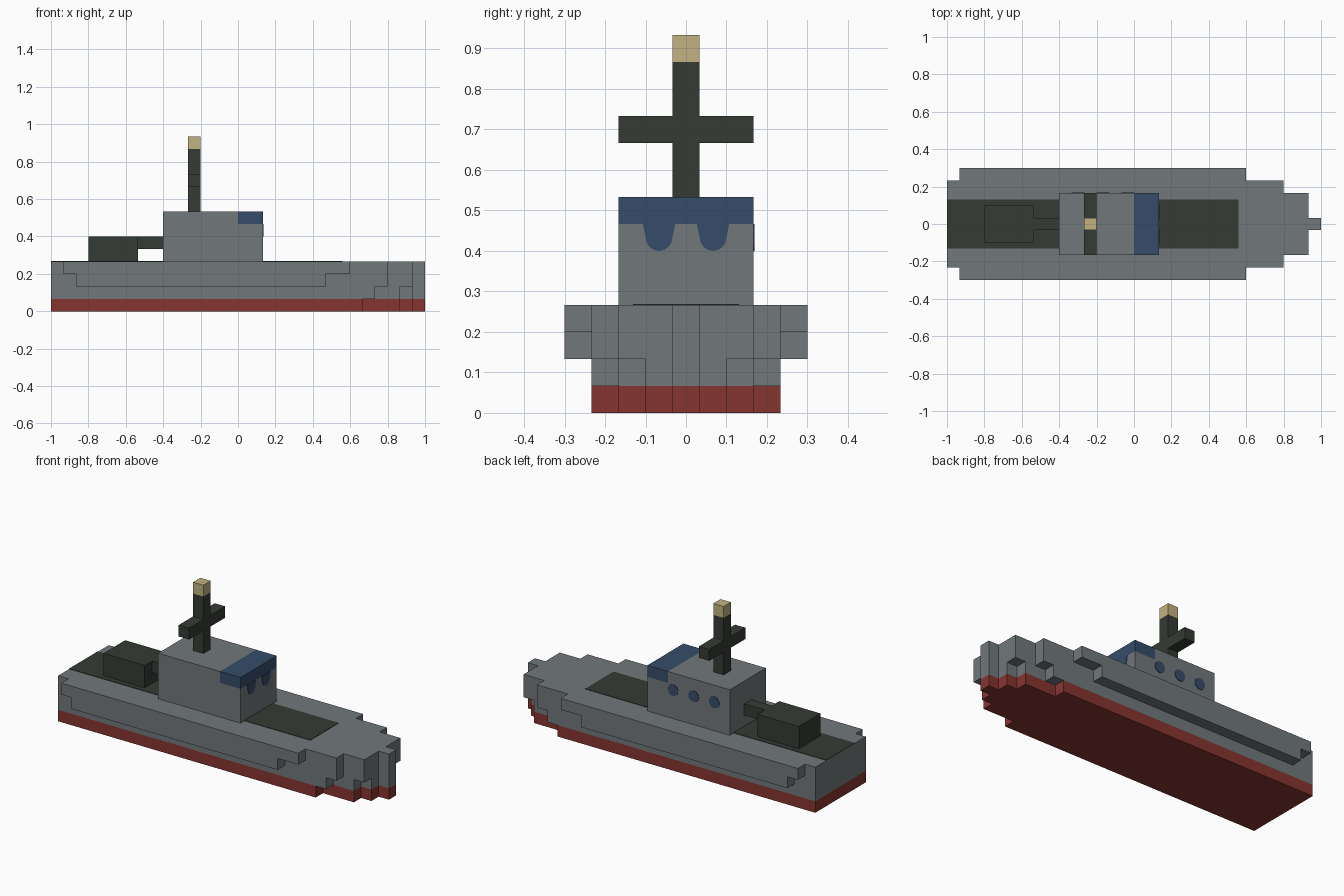
import bpy, bmesh, math

if "Cube" in bpy.data.objects:
    bpy.data.objects.remove(bpy.data.objects["Cube"])

U = 1 / 15  # one block


def material(name, rgb):
    m = bpy.data.materials.new(name)
    m.diffuse_color = (*rgb, 1)
    m.use_nodes = True
    m.node_tree.nodes["Principled BSDF"].inputs["Base Color"].default_value = m.diffuse_color
    return m


GREY = material("hull grey", (0.165, 0.188, 0.198))
RED = material("keel red", (0.24, 0.036, 0.030))
DARK = material("dark green grey", (0.036, 0.043, 0.034))
BLUE = material("window blue", (0.037, 0.073, 0.143))
TAN = material("lamp tan", (0.54, 0.45, 0.22))


def finish(name, bm, mat):
    bmesh.ops.recalc_face_normals(bm, faces=bm.faces)
    me = bpy.data.meshes.new(name)
    bm.to_mesh(me)
    bm.free()
    me.materials.append(mat)
    ob = bpy.data.objects.new(name, me)
    bpy.context.collection.objects.link(ob)
    return ob


def prism(name, pts, vec, mat):
    """Extrude a closed polygon of 3D points along a vector."""
    bm = bmesh.new()
    face = bm.faces.new([bm.verts.new(p) for p in pts])
    ext = bmesh.ops.extrude_face_region(bm, geom=[face])
    moved = [g for g in ext["geom"] if isinstance(g, bmesh.types.BMVert)]
    bmesh.ops.translate(bm, vec=vec, verts=moved)
    return finish(name, bm, mat)


def stepped(name, z0, z1, steps, mat):
    """Symmetric stepped hull layer; steps are (end x, half width) in blocks."""
    side, x = [], -15
    for end, half in steps:
        side += [(x, half), (end, half)]
        x = end
    outline = side + [(px, -py) for px, py in reversed(side)]
    pts = [(px * U, py * U, z0 * U) for px, py in outline]
    return prism(name, pts, (0, 0, (z1 - z0) * U), mat)


def block(name, x0, x1, half, z0, z1, mat):
    """Box centred on y, in blocks."""
    pts = [(x * U, y * U, z0 * U) for x, y in
           ((x0, -half), (x1, -half), (x1, half), (x0, half))]
    return prism(name, pts, (0, 0, (z1 - z0) * U), mat)


# Hull layers
bow = [(14, 2.5), (15, 0.5)]
stepped("keel", 0, 1, [(10, 3.5), (13, 2.5), (14, 1.5), (15, 0.5)], RED)
stepped("lower_hull", 1, 2, [(11, 3.5), (13, 2.5), (14, 1.5), (15, 0.5)], GREY)
stepped("middle_hull", 2, 3, [(-13, 3.5), (7, 4.5), (12, 3.5)] + bow, GREY)
stepped("upper_hull", 3, 4, [(-14, 3.5), (9, 4.5), (12, 3.5)] + bow, GREY)

# Painted deck areas fore and aft of the cabin
block("aft_deck_paint", -15, -6, 1.97, 4, 4.04, DARK)
block("fore_deck_paint", 2, 8.4, 1.97, 4, 4.04, DARK)

# Cabin with blue wheelhouse corner
block("cabin", -6, 2, 2.5, 4, 7, GREY)
block("cabin_roof", -6, 0, 2.5, 7, 8, GREY)
block("wheelhouse_band", 0, 2, 2.5, 7, 8, BLUE)

# Rounded front windows hanging from the band
for s in (-1, 1):
    arc = [(s + 0.5 * math.cos(a), 6.5 + 0.5 * math.sin(a))
           for a in (math.pi + math.pi * i / 8 for i in range(9))]
    shape = [(s - 0.6, 7)] + arc + [(s + 0.6, 7)]
    prism("front_window", [(2 * U, y * U, z * U) for y, z in shape],
          (0.003, 0, 0), BLUE)

# Portholes on the back side of the cabin
for cx in (-4.5, -2.5, -0.5):
    ring = [((cx + 0.5 * math.cos(a)) * U, 2.5 * U, (6.5 + 0.5 * math.sin(a)) * U)
            for a in (math.tau * i / 16 for i in range(16))]
    prism("porthole", ring, (0, 0.003, 0), BLUE)

# Gun turret and barrel
block("turret", -12, -8, 1.5, 4, 6, DARK)
block("barrel", -8, -6, 0.5, 5, 6, DARK)

# Mast, crossbar and lamp
block("mast", -4, -3, 0.5, 8, 13, DARK)
block("crossbar", -4, -3, 2.5, 10, 11, DARK)
block("mast_lamp", -4, -3, 0.5, 13, 14, TAN)
